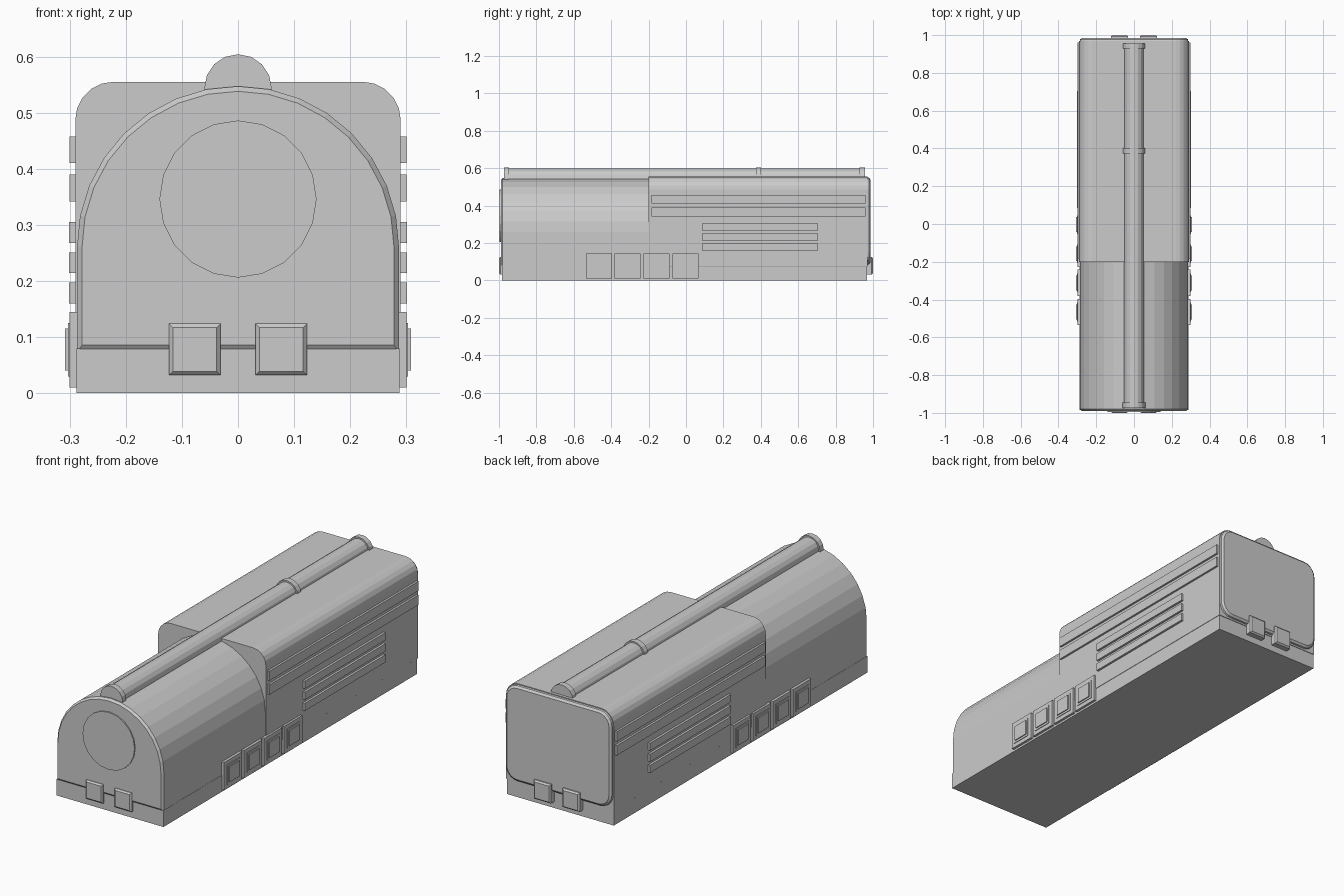
import bpy
import bmesh
from math import sin, cos, pi

cube = bpy.data.objects.get("Cube")
if cube:
    bpy.data.objects.remove(cube, do_unlink=True)

# Single flat colour
grey = bpy.data.materials.new("plain grey")
grey.use_nodes = True
colour = (0.6, 0.6, 0.6, 1)
grey.diffuse_color = colour
grey.node_tree.nodes["Principled BSDF"].inputs["Base Color"].default_value = colour


def loft(name, rings):
    """Join xz outlines placed along y, closing both ends."""
    bm = bmesh.new()
    loops = [[bm.verts.new((x, y, z)) for x, z in pts] for y, pts in rings]
    n = len(loops[0])
    for a, b in zip(loops, loops[1:]):
        for i in range(n):
            j = (i + 1) % n
            bm.faces.new((a[i], a[j], b[j], b[i]))
    bm.faces.new(loops[0])
    bm.faces.new(loops[-1])
    bmesh.ops.recalc_face_normals(bm, faces=bm.faces)
    mesh = bpy.data.meshes.new(name)
    bm.to_mesh(mesh)
    bm.free()
    mesh.materials.append(grey)
    obj = bpy.data.objects.new(name, mesh)
    bpy.context.collection.objects.link(obj)
    return obj


def rect(x0, x1, z0, z1, inset=0):
    return [(x0 + inset, z0 + inset), (x1 - inset, z0 + inset),
            (x1 - inset, z1 - inset), (x0 + inset, z1 - inset)]


def box(name, x0, x1, y0, y1, z0, z1):
    return loft(name, [(y0, rect(x0, x1, z0, z1)), (y1, rect(x0, x1, z0, z1))])


def circle(r, z, sides):
    return [(r * sin(2 * pi * i / sides), z + r * cos(2 * pi * i / sides))
            for i in range(sides)]


def arch(r, bottom):
    pts = [(r * cos(pi * i / 16), 0.26 + r * sin(pi * i / 16)) for i in range(17)]
    return pts + [(-r, bottom), (r, bottom)]


def rounded(half, z0, z1, r_bottom, r_top):
    pts = []
    corners = ((half, z1, r_top, 0), (-half, z1, r_top, 1),
               (-half, z0, r_bottom, 2), (half, z0, r_bottom, 3))
    for x, z, r, quarter in corners:
        cx = x - r if x > 0 else x + r
        cz = z - r if z == z1 else z + r
        for i in range(6):
            a = pi / 2 * (quarter + i / 5)
            pts.append((cx + r * cos(a), cz + r * sin(a)))
    return pts


# Chassis and the two body sections
box("base", -0.288, 0.288, -0.985, 0.967, 0, 0.08)
loft("front_hood", [(-0.99, arch(0.278, 0.086)), (-0.98, arch(0.287, 0.072)),
                    (-0.15, arch(0.287, 0.072))])
loft("rear_body", [(-0.2, rounded(0.29, 0.075, 0.555, 0.001, 0.068)),
                   (0.97, rounded(0.29, 0.075, 0.555, 0.001, 0.068))])
loft("rear_panel", [(0.965, rounded(0.288, 0.082, 0.552, 0.065, 0.066)),
                    (0.978, rounded(0.285, 0.085, 0.549, 0.063, 0.063)),
                    (0.986, rounded(0.275, 0.095, 0.539, 0.055, 0.055))])
loft("front_disc", [(-0.996, circle(0.14, 0.346, 20)), (-0.985, circle(0.14, 0.346, 20))])

# Lamps at both ends
for side, sx in (("right", -0.123), ("left", 0.031)):
    for end, s in (("front", -1), ("rear", 1)):
        outline = (sx, sx + 0.092, 0.032, 0.124)
        loft(f"{end}_{side}_lamp", [(s * 0.95, rect(*outline)), (s * 0.993, rect(*outline)),
                                    (s * 1.0, rect(*outline, inset=0.007))])

# Pipe along the roof with three collars
loft("roof_pipe", [(-0.97, circle(0.052, 0.545, 16)), (0.95, circle(0.052, 0.545, 16))])
for i, y in enumerate((-0.96, 0.388, 0.942)):
    loft(f"pipe_collar_{i + 1}", [(y - 0.014, circle(0.06, 0.544, 16)),
                                  (y + 0.014, circle(0.06, 0.544, 16))])

# Side strips, vents and hatches on both sides
for side, s in (("right", -1), ("left", 1)):
    def plate(name, depth, y0, y1, z0, z1):
        x0, x1 = sorted((s * 0.27, s * depth))
        box(f"{side}_{name}", x0, x1, y0, y1, z0, z1)

    for i, (z0, z1) in enumerate(((0.41, 0.457), (0.342, 0.39))):
        plate(f"long_strip_{i + 1}", 0.3, -0.185, 0.96, z0, z1)
    for i in range(3):
        z = 0.16 + 0.054 * i
        plate(f"vent_{i + 1}", 0.301, 0.085, 0.705, z, z + 0.037)
    for i in range(4):
        y = -0.535 + 0.154 * i
        plate(f"hatch_{i + 1}", 0.3, y, y + 0.139, 0.01, 0.145)
        plate(f"hatch_frame_{i + 1}", 0.303, y + 0.02, y + 0.119, 0.03, 0.125)
        plate(f"hatch_cover_{i + 1}", 0.308, y + 0.03, y + 0.109, 0.04, 0.115)
